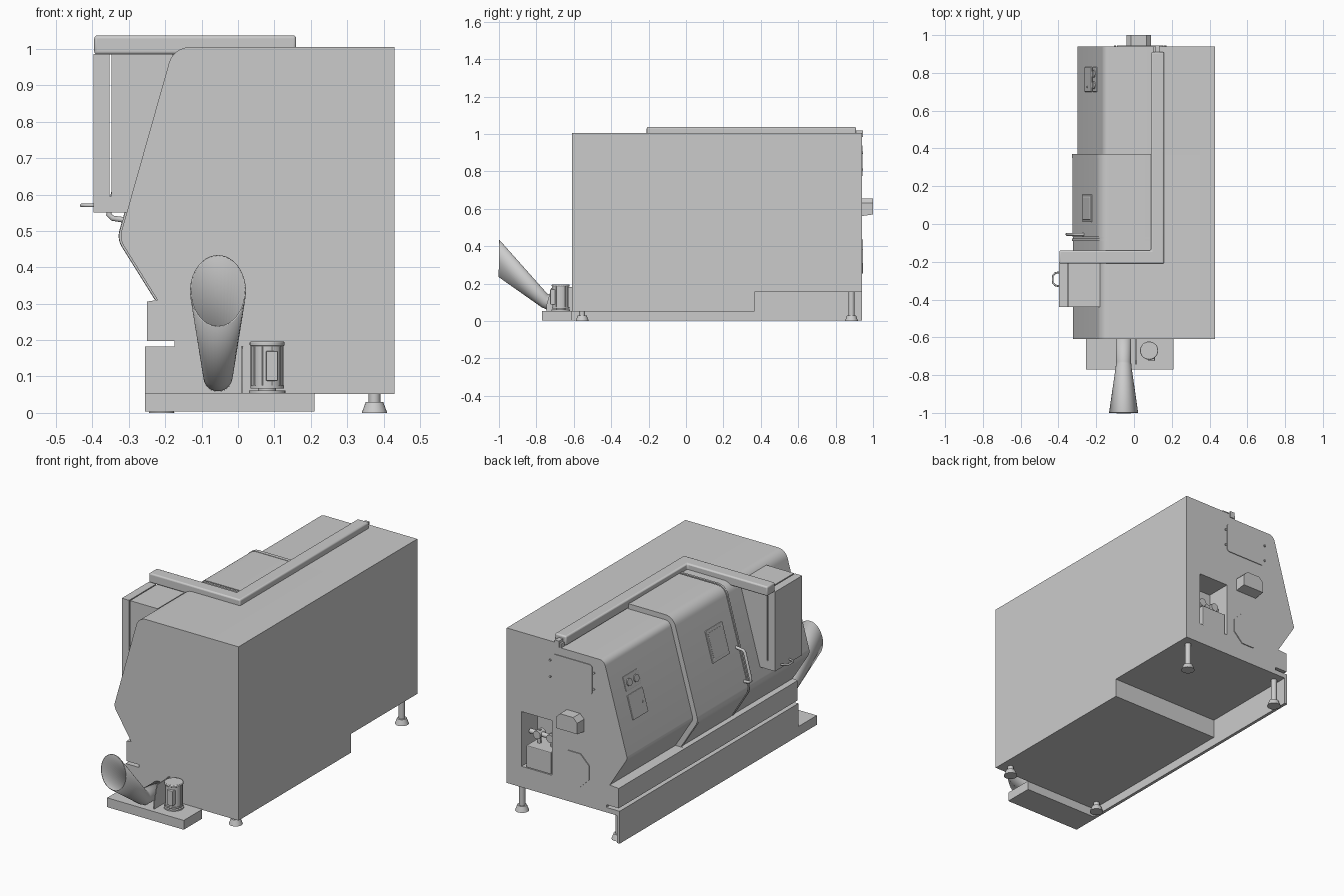
import bpy, bmesh, math
from mathutils import Matrix, Vector

if "Cube" in bpy.data.objects:
    bpy.data.objects.remove(bpy.data.objects["Cube"])

TILT = -math.atan2(0.962, 0.272)          # lean of the sloped service side


def finish(name, bm, smooth=True):
    bmesh.ops.recalc_face_normals(bm, faces=bm.faces)
    me = bpy.data.meshes.new(name)
    bm.to_mesh(me)
    bm.free()
    ob = bpy.data.objects.new(name, me)
    bpy.context.collection.objects.link(ob)
    if smooth:
        bpy.ops.object.select_all(action='DESELECT')
        bpy.context.view_layer.objects.active = ob
        ob.select_set(True)
        bpy.ops.object.shade_smooth_by_angle(angle=math.radians(30))
    return ob


def bevel(ob, w, seg=2):
    m = ob.modifiers.new("edge", 'BEVEL')
    m.width, m.segments, m.limit_method = w, seg, 'ANGLE'
    return ob


def box(name, x, y, z, b=0):
    bm = bmesh.new()
    c = [(x[0] + x[1]) / 2, (y[0] + y[1]) / 2, (z[0] + z[1]) / 2]
    s = [x[1] - x[0], y[1] - y[0], z[1] - z[0], 1]
    bmesh.ops.create_cube(bm, size=1, matrix=Matrix.Translation(c) @ Matrix.Diagonal(s))
    ob = finish(name, bm, False)
    return bevel(ob, b) if b else ob


def prism(name, pts, a, b, axis='y'):
    """Extrude a profile along y (points x,z), z (x,y) or x (y,z)."""
    put = {'y': lambda p: (p[0], a, p[1]), 'z': lambda p: (p[0], p[1], a),
           'x': lambda p: (a, p[0], p[1])}[axis]
    d = {'y': (0, b - a, 0), 'z': (0, 0, b - a), 'x': (b - a, 0, 0)}[axis]
    bm = bmesh.new()
    f = bm.faces.new([bm.verts.new(put(p)) for p in pts])
    r = bmesh.ops.extrude_face_region(bm, geom=[f])
    bmesh.ops.translate(bm, vec=d, verts=[v for v in r['geom'] if isinstance(v, bmesh.types.BMVert)])
    return finish(name, bm)


def cyl(name, c, r, h, r2=None, rot=None, n=32):
    bm = bmesh.new()
    m = Matrix.Translation(c) @ (rot or Matrix())
    bmesh.ops.create_cone(bm, cap_ends=True, segments=n, radius1=r,
                          radius2=r if r2 is None else r2, depth=h, matrix=m)
    return finish(name, bm)


def rod(name, pts, r):
    cu = bpy.data.curves.new(name, 'CURVE')
    cu.dimensions, cu.bevel_depth, cu.bevel_resolution, cu.use_fill_caps = '3D', r, 3, True
    sp = cu.splines.new('POLY')
    sp.points.add(len(pts) - 1)
    for p, q in zip(sp.points, pts):
        p.co = (*q, 1)
    ob = bpy.data.objects.new(name, cu)
    bpy.context.collection.objects.link(ob)
    bpy.ops.object.select_all(action='DESELECT')
    bpy.context.view_layer.objects.active = ob
    ob.select_set(True)
    bpy.ops.object.convert(target='MESH')
    return ob


def arc(c, r, a0, a1, n=8):
    return [(c[0] + r * math.cos(math.radians(a0 + (a1 - a0) * i / n)),
             c[1] + r * math.sin(math.radians(a0 + (a1 - a0) * i / n))) for i in range(n + 1)]


def flank(o):
    """Sloped left side from roof to gutter, offset outward by o."""
    return (arc((-0.132, 0.945), 0.06 + o, 90, 164.2) + arc((-0.272, 0.486), 0.05 + o, 164.2, 212)
            + [(-0.221 - 1.18 * o, 0.31)])


def slope_x(z, o=0):
    return -0.19 - (0.961 - z) * 0.2826 - 1.04 * o


def plate(name, z0, z1, y0, y1, t, o=0):
    """Thin plate lying on the slope."""
    zc = (z0 + z1) / 2
    bm = bmesh.new()
    m = (Matrix.Translation((slope_x(zc, o), (y0 + y1) / 2, zc)) @ Matrix.Rotation(TILT, 4, 'Y')
         @ Matrix.Diagonal(((z1 - z0) / 0.962, y1 - y0, 2 * t, 1)))
    bmesh.ops.create_cube(bm, size=1, matrix=m)
    return bevel(finish(name, bm, False), min(t, 0.003))


# Main housing: front section and slightly inset rear section, with gutter and slot
def lower(bottom):
    return [(-0.25, 0.306), (-0.25, 0.197), (-0.175, 0.197), (-0.175, 0.182), (-0.24, 0.182),
            (-0.24, bottom), (0.43, bottom)]


IN = -0.022
prism("front_housing", [(0.43, 1.005)] + flank(0) + lower(0.052), -0.61, 0.365)
rear = prism("rear_housing", [(0.43, 1.005), (0.1, 1.005), (0.1, 0.983)] + flank(IN) + lower(0.155),
             0.365, 0.94)

# Recessed connection bay in the rear wall
cut = box("bay_cutter", (0.155, 0.34), (0.8, 1.0), (0.27, 0.57))
m = rear.modifiers.new("bay", 'BOOLEAN')
m.operation, m.object, m.solver = 'DIFFERENCE', cut, 'EXACT'
bpy.context.view_layer.objects.active = rear
bpy.ops.object.modifier_apply(modifier=m.name)
bpy.data.objects.remove(cut)
box("bay_block", (0.165, 0.315), (0.8, 0.935), (0.27, 0.39), 0.004)
RX, RY = Matrix.Rotation(math.pi / 2, 4, 'X'), Matrix.Rotation(math.pi / 2, 4, 'Y')
cyl("bay_pipe", (0.25, 0.87, 0.44), 0.013, 0.17, rot=RY, n=16)
for i, x in enumerate((0.2, 0.28)):
    cyl(f"bay_valve_{i}", (x, 0.87, 0.44), 0.022, 0.05, rot=RX, n=16)
    cyl(f"bay_valve_stem_{i}", (x, 0.87, 0.425), 0.01, 0.08, n=12)

# Hinged hood and the rib in front of it
for nm, o, y0, y1 in (("hood", 0.004, -0.07, 0.35), ("hood_rear_lip", 0.006, 0.35, 0.37),
                      ("hood_front_rib", 0.005, -0.09, -0.078)):
    prism(nm, [(0.09, 1.005 + o)] + flank(o) + flank(-0.024)[::-1] + [(0.09, 0.981)], y0, y1)
plate("hood_window_frame", 0.695, 0.86, 0.01, 0.155, 0.008, 0.002)
plate("hood_window_pane", 0.71, 0.845, 0.022, 0.143, 0.010, 0.002)
bx = lambda z, d: (slope_x(z) - d, -0.055, z)
rod("hood_handle", [bx(0.53, 0), (-0.345, -0.055, 0.535), (-0.355, -0.055, 0.545),
                    (-0.353, -0.055, 0.56), (-0.318, -0.055, 0.69), (-0.31, -0.055, 0.70),
                    bx(0.705, 0)], 0.008)

# Controls on the rear slope
plate("control_plate", 0.64, 0.765, 0.70, 0.83, 0.006, IN)
plate("button_plate", 0.785, 0.86, 0.70, 0.83, 0.004, IN)
for i, y in enumerate((0.735, 0.795)):
    cyl(f"button_{i}", (slope_x(0.822, IN), y, 0.822), 0.02, 0.022,
        rot=Matrix.Rotation(TILT, 4, 'Y'), n=24)
cyl("plate_lock", (slope_x(0.70, IN), 0.725, 0.70), 0.006, 0.018, rot=Matrix.Rotation(TILT, 4, 'Y'), n=12)

# Rear wall fittings: access panel, round cover, exhaust hood
panel = []
for cx, cz, a in ((0.14, 0.925, 0), (-0.075, 0.925, 90), (-0.075, 0.79, 180), (0.14, 0.79, 270)):
    panel += arc((cx, cz), 0.015, a, a + 90, 4)
prism("access_panel", panel, 0.93, 0.944)
for i, (x, z) in enumerate(((0.165, 0.9), (0.165, 0.81), (-0.1, 0.9), (-0.1, 0.81))):
    cyl(f"access_latch_{i}", (x, 0.94, z), 0.006, 0.012, rot=RX, n=12)
prism("octagonal_cover", arc((0.017, 0.345), 0.098, 22.5, 337.5, 7), 0.93, 0.945)
exhaust = prism("exhaust_hood", [(-0.04, 0.56), (0.09, 0.56), (0.09, 0.63), (0.065, 0.655),
                                 (-0.015, 0.655), (-0.04, 0.63)], 0.93, 1.0)
for v in exhaust.data.vertices:             # underside rises toward the outlet
    if v.co.y > 0.99 and v.co.z < 0.6:
        v.co.z += 0.01

# Overhead L-shaped cable duct
bevel(prism("cable_duct", [(-0.395, -0.21), (0.16, -0.21), (0.16, 0.91), (0.09, 0.91),
                           (0.09, -0.14), (-0.395, -0.14)], 0.985, 1.037, 'z'), 0.008, 3)
box("duct_end_bracket", (0.11, 0.135), (0.9, 0.945), (0.985, 1.02))

# Control cabinet: body, door separated by a slot, shared floor, handle
CY = (-0.44, -0.205)
box("cabinet_body", (-0.347, -0.18), CY, (0.595, 0.986))
box("cabinet_door", (-0.397, -0.353), CY, (0.595, 0.986))
box("cabinet_floor", (-0.397, -0.27), CY, (0.55, 0.596))
rod("cabinet_handle", [(-0.395, -0.33, 0.57), (-0.418, -0.325, 0.57), (-0.43, -0.31, 0.57),
                       (-0.43, -0.275, 0.57), (-0.418, -0.26, 0.57), (-0.395, -0.255, 0.57)], 0.005)

# Base: side skirt, front tray, feet
box("side_skirt", (-0.255, -0.238), (-0.61, 0.94), (0.004, 0.182))
box("front_tray", (-0.255, 0.21), (-0.77, -0.61), (0.004, 0.055))
for i, (x, y, top) in enumerate(((0.375, -0.555, 0.06), (0.375, 0.885, 0.16),
                                 (-0.21, -0.555, 0.06), (-0.21, 0.885, 0.16))):
    cyl(f"leg_{i}", (x, y, top / 2 + 0.01), 0.016, top - 0.02, n=24)
    cyl(f"foot_{i}", (x, y, 0.015), 0.035, 0.03, 0.024, n=24)

# Discharge chute: straight pipe flaring into a vertical-cut oval mouth
bm = bmesh.new()
N, rings = 40, []
for y, z, rx, rz, lean in ((-0.60, 0.098, 0.036, 0.036, 0), (-0.735, 0.1, 0.036, 0.036, 0.007),
                           (-0.757, 0.11, 0.038, 0.032, 0.014), (-1.0, 0.335, 0.073, 0.096, 0)):
    rings.append([bm.verts.new((-0.055 + rx * math.cos(t), y + lean * math.sin(t), z + rz * math.sin(t)))
                  for t in (2 * math.pi * k / N for k in range(N))])
for a, b in zip(rings, rings[1:]):
    for k in range(N):
        bm.faces.new((a[k], a[(k + 1) % N], b[(k + 1) % N], b[k]))
chute = finish("discharge_chute", bm)
s = chute.modifiers.new("wall", 'SOLIDIFY')
s.thickness, s.offset = 0.004, -1

# Divider fin and pump motor on the tray
prism("divider_fin", [(-0.745, 0.05), (-0.745, 0.09), (-0.72, 0.178), (-0.61, 0.182), (-0.61, 0.05)],
      0.009, 0.014, 'x')
MX, MY = 0.08, -0.67
cyl("motor_base", (MX, MY, 0.058), 0.05, 0.008)
cyl("motor_neck", (MX, MY, 0.065), 0.025, 0.02)
cyl("motor_body", (MX, MY, 0.13), 0.043, 0.125)
cyl("motor_lower_ring", (MX, MY, 0.071), 0.046, 0.008)
bevel(cyl("motor_cap", (MX, MY, 0.19), 0.048, 0.012), 0.003)
for k in range(10):
    a = 2 * math.pi * k / 10
    rod(f"motor_rib_{k}", [(MX + 0.043 * math.cos(a), MY + 0.043 * math.sin(a), z) for z in (0.075, 0.185)], 0.002)
box("motor_terminal_box", (0.077, 0.11), (-0.726, -0.69), (0.088, 0.17), 0.003)
